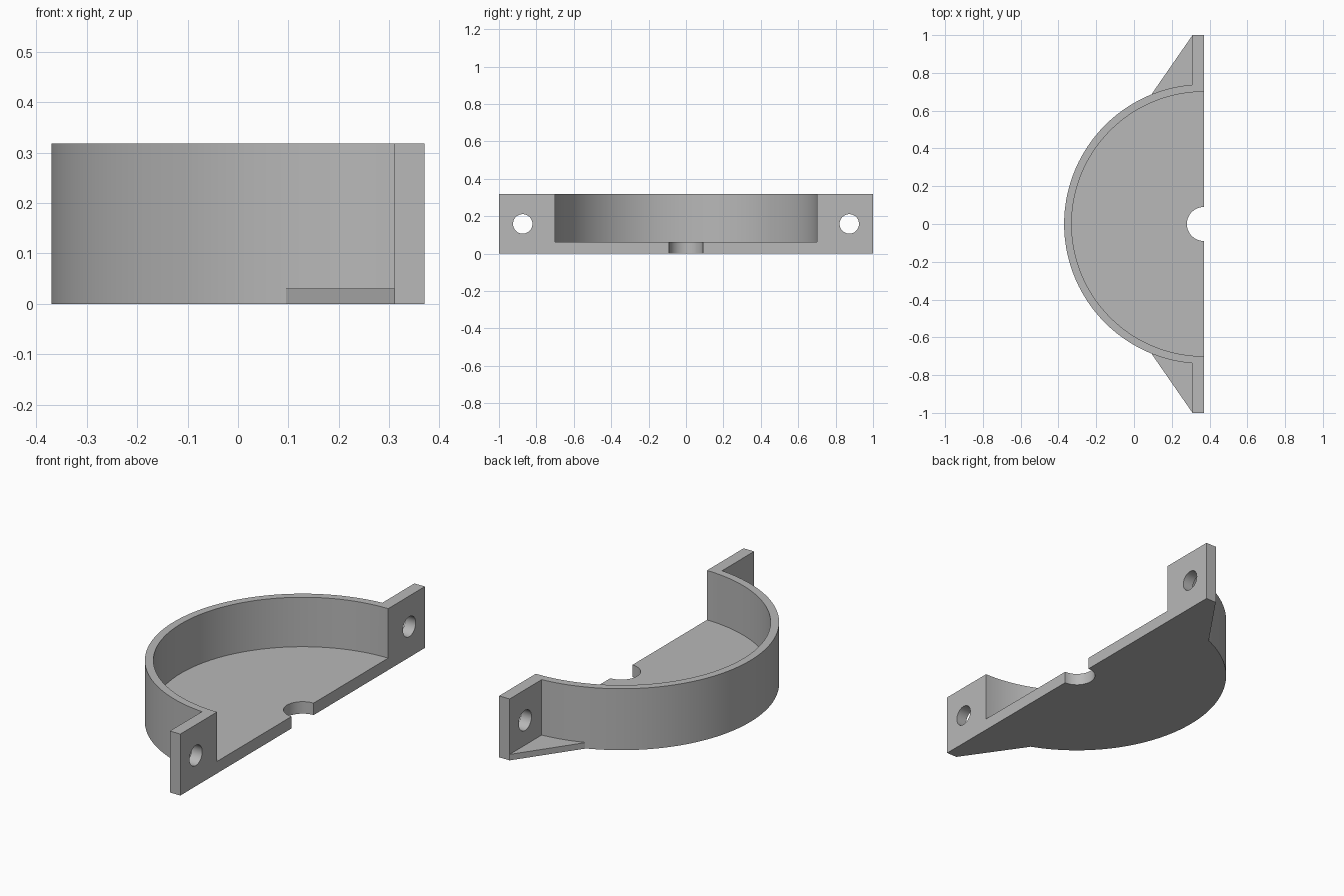
import bpy, bmesh, math

cube = bpy.data.objects.get("Cube")
if cube:
    bpy.data.objects.remove(cube, do_unlink=True)

EDGE = 0.37      # flat mating face, also the centre line of the arcs
HEIGHT = 0.318
FLOOR = 0.062

grey = bpy.data.materials.new("plain grey")
grey.use_nodes = True
colour = (0.48, 0.48, 0.48, 1)
grey.diffuse_color = colour
grey.node_tree.nodes["Principled BSDF"].inputs["Base Color"].default_value = colour


def prism(name, points, z0, z1):
    """Extrude an outline in the ground plane from z0 to z1."""
    bm = bmesh.new()
    face = bm.faces.new([bm.verts.new((x, y, z0)) for x, y in points])
    top = bmesh.ops.extrude_face_region(bm, geom=[face])["geom"]
    verts = [v for v in top if isinstance(v, bmesh.types.BMVert)]
    bmesh.ops.translate(bm, verts=verts, vec=(0, 0, z1 - z0))
    bmesh.ops.recalc_face_normals(bm, faces=bm.faces)
    mesh = bpy.data.meshes.new(name)
    bm.to_mesh(mesh)
    bm.free()
    mesh.materials.append(grey)
    obj = bpy.data.objects.new(name, mesh)
    bpy.context.collection.objects.link(obj)
    return obj


def arc(radius, start, end, steps):
    """Points on an arc about the middle of the mating face."""
    angles = [start + (end - start) * i / steps for i in range(steps + 1)]
    return [(EDGE + radius * math.cos(a), radius * math.sin(a)) for a in angles]


def combine(target, other, operation):
    """Apply a boolean and discard the second object."""
    mod = target.modifiers.new(operation.lower(), "BOOLEAN")
    mod.operation = operation
    mod.solver = "EXACT"
    mod.object = other
    bpy.context.view_layer.objects.active = target
    bpy.ops.object.modifier_apply(modifier=mod.name)
    bpy.data.objects.remove(other, do_unlink=True)


# Half-round body
housing = prism("half_round_housing", arc(0.74, math.pi / 2, 1.5 * math.pi, 96), 0, HEIGHT)

# Bolt flanges and the thin gussets behind them
for side in (1, -1):
    flange = [(0.31, 0.6), (EDGE, 0.6), (EDGE, 1), (0.31, 1)]
    gusset = [(0.31, 1), (0.095, 0.69), (0.2, 0.5), (0.34, 0.5), (0.34, 0.99)]
    combine(housing, prism("flange", [(x, side * y) for x, y in flange], 0, HEIGHT), "UNION")
    combine(housing, prism("gusset", [(x, side * y) for x, y in gusset], 0, 0.031), "UNION")

# Cavity above the floor, and the shaft notch through it
full_turn = 2 * math.pi
combine(housing, prism("cavity", arc(0.7, 0, full_turn, 192)[:-1], FLOOR, 0.5), "DIFFERENCE")
combine(housing, prism("notch", arc(0.09, 0, full_turn, 64)[:-1], -0.1, 0.5), "DIFFERENCE")

# Bolt holes
for side in (1, -1):
    bpy.ops.mesh.primitive_cylinder_add(vertices=48, radius=0.052, depth=0.3,
                                        location=(0.34, side * 0.873, HEIGHT / 2),
                                        rotation=(0, math.pi / 2, 0))
    drill = bpy.context.object
    drill.data.materials.append(grey)
    combine(housing, drill, "DIFFERENCE")

# Smooth curved walls, crisp edges
bpy.ops.object.select_all(action="DESELECT")
housing.select_set(True)
bpy.context.view_layer.objects.active = housing
bpy.ops.object.shade_smooth_by_angle(angle=math.radians(25))
